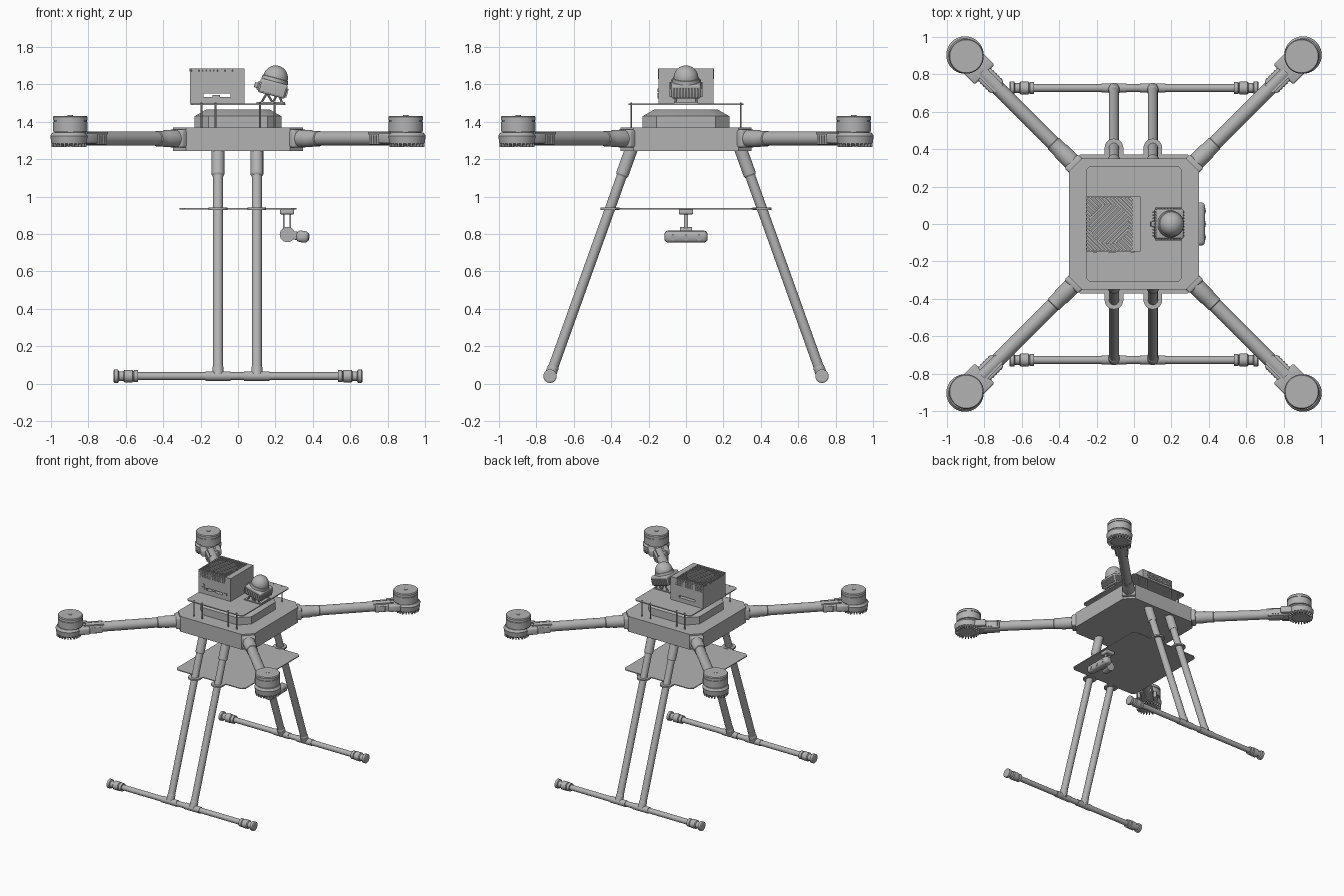
import bpy, bmesh
from math import radians, pi, sqrt, cos, sin
from mathutils import Matrix, Vector

cube = bpy.data.objects.get("Cube")
if cube:
    bpy.data.objects.remove(cube)

grey = bpy.data.materials.new("plain grey")
grey.use_nodes = True
COLOUR = (0.45, 0.45, 0.45, 1)
grey.diffuse_color = COLOUR
grey.node_tree.nodes["Principled BSDF"].inputs["Base Color"].default_value = COLOUR
parts = []


def finish(name, bm, matrix=Matrix()):
    bmesh.ops.recalc_face_normals(bm, faces=bm.faces)
    mesh = bpy.data.meshes.new(name)
    bm.to_mesh(mesh)
    bm.free()
    mesh.materials.append(grey)
    ob = bpy.data.objects.new(name, mesh)
    ob.matrix_world = matrix
    bpy.context.collection.objects.link(ob)
    parts.append(ob)
    return ob


def boxes(name, items, matrix=Matrix(), bevel=0):
    """One object from (low corner, high corner) or (.., .., rotation) boxes."""
    bm = bmesh.new()
    for lo, hi, *rot in items:
        lo, hi = Vector(lo), Vector(hi)
        m = Matrix.Translation((lo + hi) / 2)
        if rot:
            m = m @ rot[0]
        bmesh.ops.create_cube(bm, size=1, matrix=m @ Matrix.Diagonal((*(hi - lo), 1)))
    if bevel:
        bmesh.ops.bevel(bm, geom=bm.edges[:], offset=bevel, segments=3, affect='EDGES', profile=0.5)
    return finish(name, bm, matrix)


def turned(name, start, axis, profile, matrix=Matrix(), sides=32):
    """Capped solid of revolution; profile holds (distance along axis, radius)."""
    bm = bmesh.new()
    rings = [[bm.verts.new((r * cos(2 * pi * i / sides), r * sin(2 * pi * i / sides), d))
              for i in range(sides)] for d, r in profile]
    for a, b in zip(rings, rings[1:]):
        for i in range(sides):
            j = (i + 1) % sides
            bm.faces.new((a[i], a[j], b[j], b[i]))
    bm.faces.new(rings[0])
    bm.faces.new(rings[-1])
    turn = Vector((0, 0, 1)).rotation_difference(Vector(axis)).to_matrix().to_4x4()
    return finish(name, bm, matrix @ Matrix.Translation(start) @ turn)


def rod(name, a, b, r, matrix=Matrix(), sides=24):
    d = Vector(b) - Vector(a)
    return turned(name, a, d, [(0, r), (d.length, r)], matrix, sides)


def octagon(hx, hy, c):
    return [(hx, hy - c), (hx - c, hy), (c - hx, hy), (-hx, hy - c),
            (-hx, c - hy), (c - hx, -hy), (hx - c, -hy), (hx, c - hy)]


def stack(name, layers, x=0):
    """Loft outlines upward; layers hold (z, outline)."""
    bm = bmesh.new()
    rings = [[bm.verts.new((px + x, py, z)) for px, py in pts] for z, pts in layers]
    n = len(rings[0])
    for a, b in zip(rings, rings[1:]):
        for i in range(n):
            j = (i + 1) % n
            bm.faces.new((a[i], a[j], b[j], b[i]))
    bm.faces.new(rings[0])
    bm.faces.new(rings[-1])
    return finish(name, bm)


# Central body, lid, upper deck and its posts
hull = octagon(0.347, 0.35, 0.068)
stack("body", [(1.245, hull), (1.37, hull)])
lid = octagon(0.232, 0.232, 0.075)
stack("body_lid", [(1.37, lid), (1.43, lid), (1.465, octagon(0.17, 0.17, 0.055))])
deck = octagon(0.255, 0.308, 0.015)
stack("upper_deck", [(1.49, deck), (1.498, deck)])
for x in (-0.195, -0.12, 0.118, 0.195):
    for y in (-0.293, 0.293):
        rod("deck_post", (x, y, 1.365), (x, y, 1.503), 0.005, sides=10)

# Arms and motors, built along +x and turned to each corner
Z = 1.31
for k in range(4):
    m = Matrix.Rotation(radians(45 + 90 * k), 4, 'Z')
    boxes("arm_root", [((0.40, -0.052, 1.262), (0.475, 0.052, 1.358))], m, 0.012)
    turned("arm_collar", (0.45, 0, Z), (1, 0, 0),
           [(0, 0.046), (0.10, 0.046), (0.11, 0.042), (0.16, 0.042), (0.165, 0.037)], m)
    rod("arm_tube", (0.45, 0, Z), (1.15, 0, Z), 0.038, m)
    boxes("arm_clamp", [((1.03, -0.046, 1.277), (1.20, 0.046, 1.335))], m, 0.008)
    boxes("clamp_ribs", [((1.045 + i * 0.02, s * 0.047 - 0.004, 1.285),
                          (1.055 + i * 0.02, s * 0.047 + 0.004, 1.328))
                         for i in range(7) for s in (-1, 1)], m)
    boxes("clamp_rails", [((1.02, s * 0.026 - 0.006, 1.325), (1.17, s * 0.026 + 0.006, 1.345))
                          for s in (-1, 1)], m)
    boxes("motor_bracket", [((1.13, -0.075, 1.285), (1.22, 0.075, 1.338))], m, 0.01)
    turned("motor_housing", (1.278, 0, 0), (0, 0, 1),
           [(1.268, 0.065), (1.285, 0.094), (1.325, 0.1), (1.342, 0.088)], m, 40)
    boxes("housing_teeth", [(Vector((1.278 + 0.08 * cos(a), 0.08 * sin(a), 1.276)) - Vector((0.014, 0.004, 0.012)),
                             Vector((1.278 + 0.08 * cos(a), 0.08 * sin(a), 1.276)) + Vector((0.014, 0.004, 0.012)),
                             Matrix.Rotation(a, 4, 'Z'))
                            for a in (2 * pi * i / 24 for i in range(24))], m)
    turned("motor", (1.268, 0, 0), (0, 0, 1),
           [(1.335, 0.085), (1.347, 0.085), (1.347, 0.093), (1.402, 0.093), (1.402, 0.088),
            (1.408, 0.088), (1.408, 0.093), (1.425, 0.093), (1.432, 0.088)], m, 40)
    turned("motor_cap", (1.268, 0, 1.43), (0, 0, 1), [(0, 0.014), (0.005, 0.014)], m, 16)

# Landing gear: two legs and a skid on each side
LEGS = (-0.107, 0.101)
for s in (-1, 1):
    top, foot = Vector((0, s * 0.29, 1.26)), Vector((0, s * 0.727, 0.04))
    for x in LEGS:
        o = Vector((x, 0, 0))
        way = foot - top
        rod("leg", top + o, foot + o, 0.027)
        turned("leg_sleeve", top + o, way, [(0, 0.034), (0.15, 0.034), (0.16, 0.028)])
        turned("leg_foot_socket", foot + o, -way, [(0, 0.03), (0.05, 0.03), (0.055, 0.027)])
        rod("skid_tee", foot + o - Vector((0.068, 0, 0)), foot + o + Vector((0.068, 0, 0)), 0.025)
        grip = top + way * ((1.26 - 0.935) / (1.26 - 0.04)) + o
        turned("plate_collar", grip - Vector((0, 0, 0.006)), (0, 0, 1), [(0, 0.05), (0.012, 0.05)])
    rod("skid", foot - Vector((0.65, 0, 0)), foot + Vector((0.65, 0, 0)), 0.021)
    for e in (-1, 1):
        turned("skid_end", foot + Vector((e * 0.535, 0, 0)), (e, 0, 0),
               [(0, 0.026), (0, 0.032), (0.022, 0.032), (0.026, 0.026), (0.03, 0.034), (0.072, 0.034),
                (0.078, 0.026), (0.102, 0.026), (0.106, 0.036), (0.126, 0.036), (0.13, 0.03)])

# Lower plate with its tabs around the legs
plate = octagon(0.312, 0.372, 0.025)
stack("lower_plate", [(0.931, plate), (0.938, plate)])
boxes("plate_tabs", [((x - 0.05, min(s * 0.36, s * 0.405), 0.931), (x + 0.05, max(s * 0.36, s * 0.405), 0.938))
                     for x in LEGS for s in (-1, 1)])

# Camera hung below the plate
boxes("camera_mount", [((0.225, -0.038, 0.905), (0.3, 0.038, 0.932))], bevel=0.006)
boxes("camera_fork", [((x - 0.004, -0.012, 0.81), (x + 0.004, 0.012, 0.91)) for x in (0.245, 0.28)])
rod("camera_elbow", (0.264, -0.032, 0.797), (0.264, 0.032, 0.797), 0.041)
tilt = Matrix.Translation((0.345, 0, 0.786)) @ Matrix.Rotation(radians(8), 4, 'Y')
boxes("camera_neck", [((-0.075, -0.025, -0.022), (-0.02, 0.025, 0.022))], tilt, 0.005)
boxes("camera_bar", [((-0.034, -0.116, -0.031), (0.034, 0.116, 0.031))], tilt, 0.022)
for y in (-0.07, 0, 0.07):
    rod("camera_lens", (0.03, y, 0), (0.037, y, 0), 0.015, tilt)

# Computer case with a slot through it and a solid strip beside the top grille
X0, X1, XG, Y = -0.256, 0.036, -0.01, 0.147
boxes("computer_case", [((X0, -Y, 1.498), (X1, Y, 1.532)), ((X0, -Y, 1.55), (X1, Y, 1.668)),
                        ((X0, -Y, 1.532), (-0.185, Y, 1.55)), ((-0.04, -Y, 1.532), (X1, Y, 1.55)),
                        ((XG, -Y, 1.668), (X1, Y, 1.685))])
boxes("case_rim", [((X0, -Y, 1.668), (X0 + 0.006, Y, 1.685)),
                   ((X0, -Y, 1.668), (XG, 0.006 - Y, 1.685)), ((X0, Y - 0.006, 1.668), (XG, Y, 1.685))])
boxes("case_ports", [((x, -Y - 0.005, z), (x + w, -Y, z + 0.018))
                     for x, z, w in ((-0.22, 1.535, 0.022), (-0.215, 1.56, 0.014),
                                     (-0.02, 1.535, 0.022), (-0.135, 1.525, 0.04))])

# Diagonal slats: one direction across the rectangle, the other across the fan circle
CX, R = (X0 + XG) / 2, 0.106
HX = (XG - X0) / 2
slats = []


def slat(mid, length, slope):
    half = Vector((length / 2, 0.0035, 0.0075))
    mid = Vector((CX + mid[0], mid[1], 1.677))
    slats.append((mid - half, mid + half, Matrix.Rotation(slope * pi / 4, 4, 'Z')))


for i in range(-18, 19):
    c = i * 0.02                      # line y = c - x
    lo, hi = max(-HX, c - Y), min(HX, c + Y)
    if lo >= hi:
        continue
    spans = [(lo, hi)]
    disc = 2 * R * R - c * c
    if disc > 0:
        a, b = (c - sqrt(disc)) / 2, (c + sqrt(disc)) / 2
        spans = [(lo, a), (b, hi)]
        slat((-c / 2, c / 2), sqrt(2) * (b - a), 1)
    for a, b in spans:
        if b - a > 0.004:
            slat(((a + b) / 2, c - (a + b) / 2), sqrt(2) * (b - a), -1)
boxes("top_grille", slats)
for s in (-1, 1):
    boxes("side_grille", [((X0 + 0.01 + i * 0.013, s * (Y + 0.002) - 0.002, 1.63),
                           (X0 + 0.015 + i * 0.013, s * (Y + 0.002) + 0.002, 1.68))
                          for i in range(18)] +
          [((X0 + 0.008, s * (Y + 0.002) - 0.002, 1.63 + j * 0.012),
            (XG, s * (Y + 0.002) + 0.002, 1.634 + j * 0.012)) for j in range(5)])

# Tilted scanner with finned case and dome, on a small bracket
boxes("scanner_bracket", [((0.10, -0.065, 1.498), (0.25, 0.065, 1.506))])
for y in (-0.055, 0.055):
    for a, b in ((0.125, 0.155), (0.185, 0.155), (0.185, 0.215), (0.235, 0.215)):
        rod("scanner_strut", (a, y, 1.502), (b, y, 1.555), 0.006, sides=10)
lean = Matrix.Translation((0.185, 0, 1.575)) @ Matrix.Rotation(radians(15), 4, 'Y')
boxes("scanner_case", [((-0.075, -0.08, -0.035), (0.075, 0.08, 0.042))], lean, 0.012)
fins = []
for i in range(9):
    t = -0.064 + i * 0.016
    fins += [((t - 0.004, -0.087, -0.025), (t + 0.004, 0.087, 0.022)),
             ((-0.083, t - 0.004, -0.025), (0.083, t + 0.004, 0.022))]
boxes("scanner_fins", fins, lean)
boxes("scanner_plug", [((-0.1, -0.014, -0.016), (-0.07, 0.014, 0.012))], lean, 0.004)
turned("scanner_dome", (0, 0, 0.04), (0, 0, 1),
       [(0, 0.073), (0.02, 0.07)] + [(0.022 + 0.066 * sin(a), max(0.066 * cos(a), 0.002))
                                     for a in (pi / 2 * i / 10 for i in range(11))], lean)

# Smooth shading with sharp edges kept
bpy.ops.object.select_all(action='DESELECT')
for ob in parts:
    ob.select_set(True)
bpy.context.view_layer.objects.active = parts[0]
bpy.ops.object.shade_smooth_by_angle(angle=radians(30))
